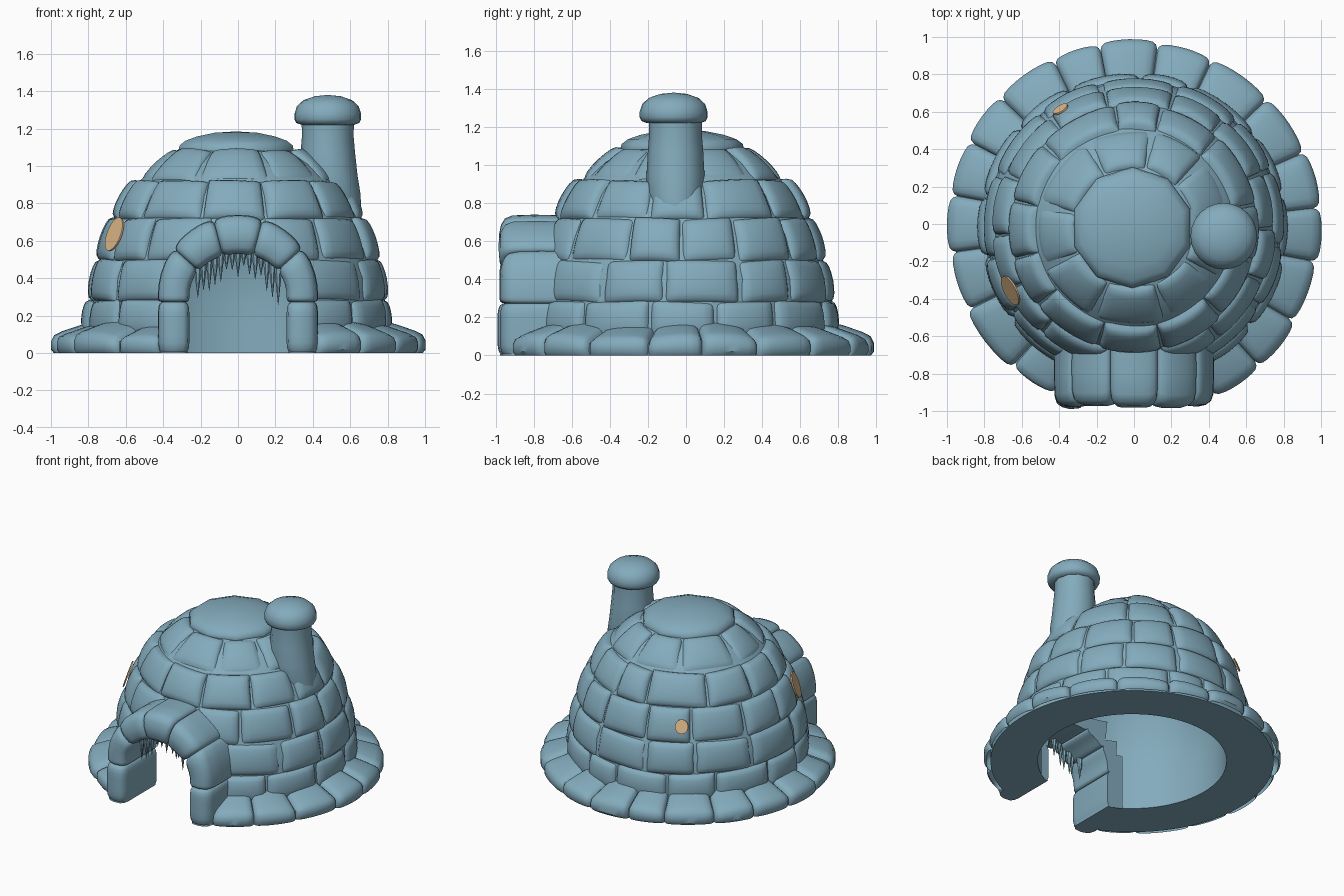
import bpy, bmesh, math, random
from mathutils import Vector, Matrix

if "Cube" in bpy.data.objects:
    bpy.data.objects.remove(bpy.data.objects["Cube"])
random.seed(4)


def material(name, rgb):
    m = bpy.data.materials.new(name)
    m.diffuse_color = (*rgb, 1)
    m.use_nodes = True
    m.node_tree.nodes["Principled BSDF"].inputs["Base Color"].default_value = m.diffuse_color
    return m


ICE = material("ice_blue", (0.23, 0.41, 0.51))
GLOW = material("window_tan", (0.76, 0.50, 0.26))
CY = -0.02   # dome centre in y


def finish(bm, name, mat, angle=40, recalc=False):
    if recalc:
        bmesh.ops.recalc_face_normals(bm, faces=bm.faces)
    me = bpy.data.meshes.new(name)
    bm.to_mesh(me)
    bm.free()
    ob = bpy.data.objects.new(name, me)
    bpy.context.collection.objects.link(ob)
    me.materials.append(mat)
    bpy.ops.object.select_all(action='DESELECT')
    ob.select_set(True)
    bpy.context.view_layer.objects.active = ob
    bpy.ops.object.shade_smooth_by_angle(angle=math.radians(angle))
    return ob


def grid_faces(bm, g, closed=False):
    n = len(g)
    for i in range(n if closed else n - 1):
        a, b = g[i], g[(i + 1) % n]
        for j in range(len(a) - 1):
            bm.faces.new((a[j], b[j], b[j + 1], a[j + 1]))


def revolve(prof, n, cy=0.0, phase=0.0):
    """prof holds (radius, z, centre_x)"""
    bm = bmesh.new()
    g = []
    for i in range(n):
        a = phase + 2 * math.pi * i / n
        g.append([bm.verts.new((cx + r * math.cos(a), cy + r * math.sin(a), z)) for r, z, cx in prof])
    grid_faces(bm, g, True)
    bmesh.ops.remove_doubles(bm, verts=bm.verts, dist=1e-5)
    return bm


# pillow shape of a block: parameter and height
T = [0, .03, .09, .2, .35, .5, .65, .8, .91, .97, 1]
H = [0, .5, .82, .98, 1.07, 1.1, 1.07, .98, .82, .5, 0]


def course(name, prof, count, gap=0.0, phase=0.0, depth=0.055, jit=0.008):
    """ring of rounded blocks; prof holds (radius, z, height), gap is the door half angle"""
    bm = bmesh.new()
    span = 2 * math.pi - 2 * gap
    start = -math.pi / 2 + gap + phase
    cuts = [start + span * (i + (random.uniform(-.16, .16) if 0 < i < count else 0)) / count
            for i in range(count + 1)]
    for a0, a1 in zip(cuts, cuts[1:]):
        mid, half = (a0 + a1) / 2, (a1 - a0) / 2
        push = random.uniform(-jit, jit)
        tilt = random.uniform(-jit, jit)
        g = []
        for t, h in zip(T, H):
            a = a0 + (a1 - a0) * t
            flat = 1 + 0.5 * (math.cos(half) / math.cos(a - mid) - 1)
            col = []
            for k, (r, z, hv) in enumerate(prof):
                p, q = prof[max(k - 1, 0)], prof[min(k + 1, len(prof) - 1)]
                nrm = Vector((q[1] - p[1], p[0] - q[0])).normalized()
                off = -depth * (1 - h * hv) + push
                rr = (r + nrm.x * off) * flat
                zz = max(0.0, z + (nrm.y * off + tilt * (2 * t - 1) if z > 0.03 else 0))
                col.append(bm.verts.new((rr * math.cos(a), CY + rr * math.sin(a), zz)))
            g.append(col)
        grid_faces(bm, g)
    return finish(bm, name, ICE)


def wall(r0, z0, r1, z1):
    return [(r0 + (r1 - r0) * t, z0 + (z1 - z0) * t, h) for t, h in zip(T, H)]


# hollow inner shell with the doorway removed
shell = [(.64, 0), (.96, 0), (.96, .06), (.80, .11), (.785, .28), (.775, .4), (.74, .5), (.70, .62),
         (.65, .73), (.59, .84), (.515, .93), (.43, 1.01), (.32, 1.08), (0, 1.12), (0, 1.02),
         (.3, .97), (.42, .88), (.51, .76), (.57, .62), (.61, .5), (.63, .4), (.64, .28), (.64, .14), (.64, 0)]
bm = revolve([(r, z, 0) for r, z in shell], 96, CY)


def in_door(f):
    c = f.calc_center_median()
    if c.y > 0:
        return False
    if c.z < .13 and abs(c.x) < .42 * max(1, -c.y / .9):
        return abs(c.x) < .34 or -c.y > .75
    return abs(c.x) < .34 and (c.z < .31 or (c.x / .34) ** 2 + ((c.z - .31) / .32) ** 2 < 1)


bmesh.ops.delete(bm, geom=[f for f in bm.faces if in_door(f)], context='FACES')
finish(bm, "inner_shell", ICE)

# courses of ice blocks, bottom to top
rad = math.radians
foot = [(.985, 0, 1), (1.0, .02, 1), (1.0, .06, 1), (.985, .09, 1), (.95, .108, 1),
        (.90, .125, 1), (.84, .145, 1), (.77, .165, .9)]
course("foot_ring", foot, 17, rad(25.5), depth=0.045, jit=0.012)
course("wall_course_1", wall(.835, .09, .82, .29), 12, rad(26))
course("wall_course_2", wall(.825, .28, .78, .51), 11, rad(26))
course("wall_course_3", wall(.775, .50, .695, .735), 13, rad(12))
course("wall_course_4", wall(.69, .725, .57, .94), 12, 0, rad(-17))
course("wall_course_5", wall(.55, .925, .345, 1.11), 9, 0, rad(-25))

# top cap stone
cap = [(.31, 1.03), (.325, 1.08), (.318, 1.11), (.285, 1.135), (.22, 1.158), (.12, 1.178), (0, 1.185)]
finish(revolve([(r, z, -.01) for r, z in cap], 10, CY, rad(18)), "top_cap", ICE, 60)

# door arch of rounded stones
Z0 = .31


def arch_point(s, rx, rz):
    if s < 0:
        return Vector((-rx, 0, Z0 * (1 + s)))
    if s > 1:
        return Vector((rx, 0, Z0 * (2 - s)))
    a = math.pi * (1 - s)
    return Vector((rx * math.cos(a), 0, Z0 + rz * math.sin(a)))


# stone cross-section: (across 0 inner..1 outer, depth y)
SECTION = [(.0, -.59), (.0, -.92), (.05, -.955), (.18, -.975), (.5, -.98), (.75, -.97), (.92, -.95),
           (1, -.91), (1.02, -.8), (1, -.59)]
bm = bmesh.new()
bounds = [-1, -.12, .2, .4, .6, .8, 1.12, 2]
for s0, s1 in zip(bounds, bounds[1:]):
    grow = random.uniform(-.012, .008)
    g = []
    for t, h in zip(T, H):
        s = s0 + (s1 - s0) * t
        if s <= -1 or s >= 2:
            h = .6
        pin, pout = arch_point(s, .26, .22), arch_point(s, .425, .425)
        k = .03 * (1 - min(h, 1))
        ring = []
        for w, y in SECTION:
            ww = .5 + (w - .5) * (1 - k * 8)
            p = pin.lerp(pout, ww)
            ring.append(bm.verts.new((p.x, y + (k + grow if y < -.7 else 0), p.z)))
        g.append(ring)
    n = len(SECTION)
    for a, b in zip(g, g[1:]):
        for j in range(n):
            bm.faces.new((a[j], b[j], b[(j + 1) % n], a[(j + 1) % n]))
    bm.faces.new(g[0])
    bm.faces.new(g[-1][::-1])
finish(bm, "door_arch", ICE, 40, True)

# icicles under the arch
bm = bmesh.new()
for i in range(15):
    x = -.215 + .43 * i / 14
    top = Z0 + .22 * math.sqrt(1 - (x / .26) ** 2) + .03
    length = .11 + 1.6 * x * x + random.uniform(-.02, .05)
    y = -.86 + random.uniform(-.04, .04)
    bmesh.ops.create_cone(bm, segments=7, radius1=.001, radius2=.023, depth=length, cap_ends=True,
                          matrix=Matrix.Translation((x, y, top - length / 2)))
finish(bm, "icicles", ICE)

# chimney and its rounded top
stack = [(.10, .74, .56), (.15, .85, .505), (.152, .95, .487), (.145, 1.08, .48), (.138, 1.16, .48), (.14, 1.24, .48)]
finish(revolve(stack, 12, -.055), "chimney", ICE, 50)
lid = [(0, 1.22), (.14, 1.22), (.168, 1.23), (.178, 1.25), (.178, 1.28), (.165, 1.32), (.13, 1.352),
       (.07, 1.373), (0, 1.38)]
finish(revolve([(r, z, .48) for r, z in lid], 24, -.065), "chimney_top", ICE, 60)


# round windows as thin plates on the third course
def window(name, x, y, z, w, h):
    out = Vector((x, y - CY, 0)).normalized()
    nrm = (out + Vector((0, 0, .35))).normalized()
    side = Vector((0, 0, 1)).cross(nrm).normalized()
    up = nrm.cross(side)
    pos = out * (.775 - .34 * (z - .5) + .012) + Vector((0, CY, z))
    m = Matrix((side * w, up * h, nrm)).transposed().to_4x4()
    bm = bmesh.new()
    bmesh.ops.create_cone(bm, segments=20, radius1=1, radius2=1, depth=.009, cap_ends=True,
                          matrix=Matrix.Translation(pos) @ m)
    finish(bm, name, GLOW, 40, True)


window("side_window", -.67, -.36, .635, .085, .095)
window("back_window", -.385, .60, .62, .045, .05)
